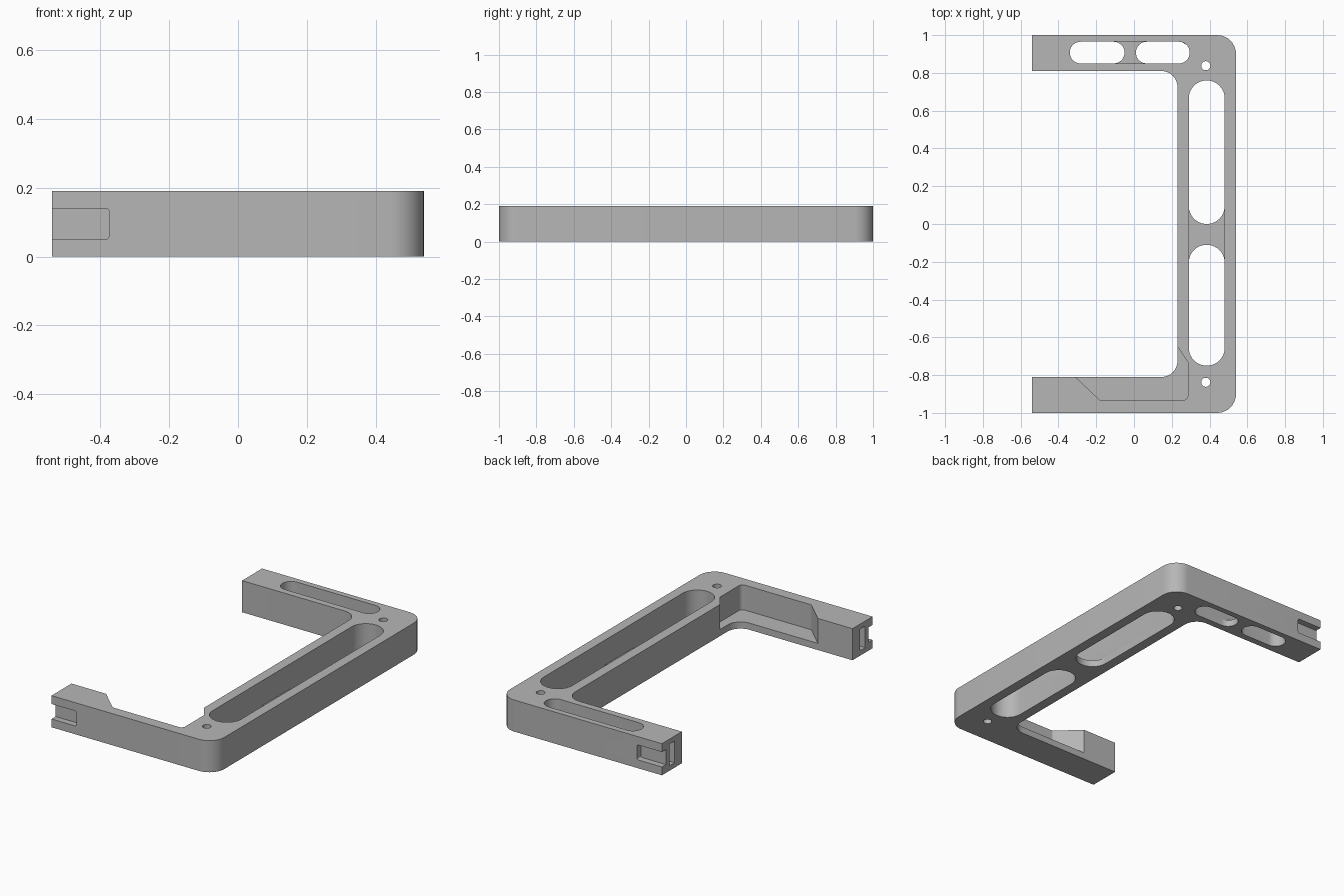
import bpy
import bmesh
import math
from mathutils import Vector

cube = bpy.data.objects.get("Cube")
if cube:
    bpy.data.objects.remove(cube, do_unlink=True)

HEIGHT = 0.19
FLOOR = 0.04      # thickness of the slot bridges and the pocket ledge

grey = bpy.data.materials.new("plain grey")
grey.use_nodes = True
colour = (0.47, 0.47, 0.47, 1)
grey.diffuse_color = colour
grey.node_tree.nodes["Principled BSDF"].inputs["Base Color"].default_value = colour


def rounded(corners, steps=10):
    """Outline from (x, y, radius) corners, each replaced by a tangent arc."""
    outline = []
    for i, (x, y, r) in enumerate(corners):
        p = Vector((x, y))
        if r == 0:
            outline.append(p)
            continue
        a = (Vector(corners[i - 1][:2]) - p).normalized()
        b = (Vector(corners[(i + 1) % len(corners)][:2]) - p).normalized()
        half = a.angle(b) / 2
        centre = p + (a + b).normalized() * r / math.sin(half)
        start = p + a * r / math.tan(half) - centre
        end = p + b * r / math.tan(half) - centre
        sweep = math.atan2(start.x * end.y - start.y * end.x, start.dot(end))
        for k in range(steps + 1):
            t = sweep * k / steps
            c, s = math.cos(t), math.sin(t)
            outline.append(centre + Vector((start.x * c - start.y * s,
                                            start.x * s + start.y * c)))
    return outline


def prism(name, outline, low, high, axis="z"):
    """Extrude an outline along z, or an x-z outline along y."""
    bm = bmesh.new()

    def place(p, d):
        return (p.x, p.y, d) if axis == "z" else (p.x, d, p.y)
    verts = [bm.verts.new(place(p, low)) for p in outline]
    face = bm.faces.new(verts)
    top = bmesh.ops.extrude_face_region(bm, geom=[face])["geom"]
    shift = (0, 0, high - low) if axis == "z" else (0, high - low, 0)
    bmesh.ops.translate(bm, vec=shift,
                        verts=[v for v in top if isinstance(v, bmesh.types.BMVert)])
    bmesh.ops.recalc_face_normals(bm, faces=bm.faces)
    mesh = bpy.data.meshes.new(name)
    bm.to_mesh(mesh)
    bm.free()
    mesh.materials.append(grey)
    obj = bpy.data.objects.new(name, mesh)
    bpy.context.collection.objects.link(obj)
    return obj


def box(x0, x1, y0, y1, r=0):
    return rounded([(x0, y0, r), (x1, y0, r), (x1, y1, r), (x0, y1, r)])


def cut(outline, low, high, axis="z"):
    """Subtract a prism from the frame."""
    cutter = prism("cutter", outline, low, high, axis)
    cutter.hide_render = True
    mod = frame.modifiers.new("cut", "BOOLEAN")
    mod.operation = "DIFFERENCE"
    mod.solver = "EXACT"
    mod.object = cutter
    bpy.ops.object.modifier_apply(modifier=mod.name)
    bpy.data.objects.remove(cutter, do_unlink=True)


# C-shaped frame
frame = prism("frame", rounded([
    (-0.54, -1, 0), (0.54, -1, 0.1), (0.54, 1, 0.1), (-0.54, 1, 0),
    (-0.54, 0.81, 0), (0.23, 0.81, 0.085), (0.23, -0.81, 0.085),
    (-0.54, -0.81, 0)]), 0, HEIGHT)
bpy.context.view_layer.objects.active = frame
frame.select_set(True)

# Long slots in the upper part, with paired openings through the floor
cut(box(0.29, 0.48, -0.75, 0.76, 0.0949), FLOOR, 0.3)
for y0, y1 in ((-0.75, -0.11), (0, 0.76)):
    cut(box(0.29, 0.48, y0, y1, 0.0949), -0.1, FLOOR + 0.01)
cut(box(-0.34, 0.295, 0.85, 0.965, 0.0574), FLOOR, 0.3)
for x0, x1 in ((-0.34, -0.05), (0.01, 0.295)):
    cut(box(x0, x1, 0.85, 0.965, 0.0574), -0.1, FLOOR + 0.01)

# Open pocket in the inner front corner, leaving a ledge
cut(rounded([(-0.43, -0.69, 0), (-0.31, -0.81, 0), (-0.18, -0.933, 0.02),
             (0.285, -0.933, 0.025), (0.285, -0.73, 0.01),
             (0.23, -0.65, 0), (0.175, -0.57, 0)]), FLOOR, 0.3)

for side in (-1, 1):
    # Screw hole
    cut(box(0.356, 0.404, side * 0.838 - 0.024, side * 0.838 + 0.024, 0.0239), -0.1, 0.3)
    # Shallow recess on the outer face of the arm
    y0, y1 = sorted((side * 0.962, side * 1.1))
    cut(box(-0.7, -0.375, 0.05, 0.14, 0.01), y0, y1, "y")
    # Upright slot in the arm end
    y0, y1 = side * 0.905 - 0.025, side * 0.905 + 0.025
    cut(box(-0.7, -0.45, 0.03, 0.16), y0, y1, "y")

bpy.ops.object.shade_smooth_by_angle(angle=math.radians(30))
